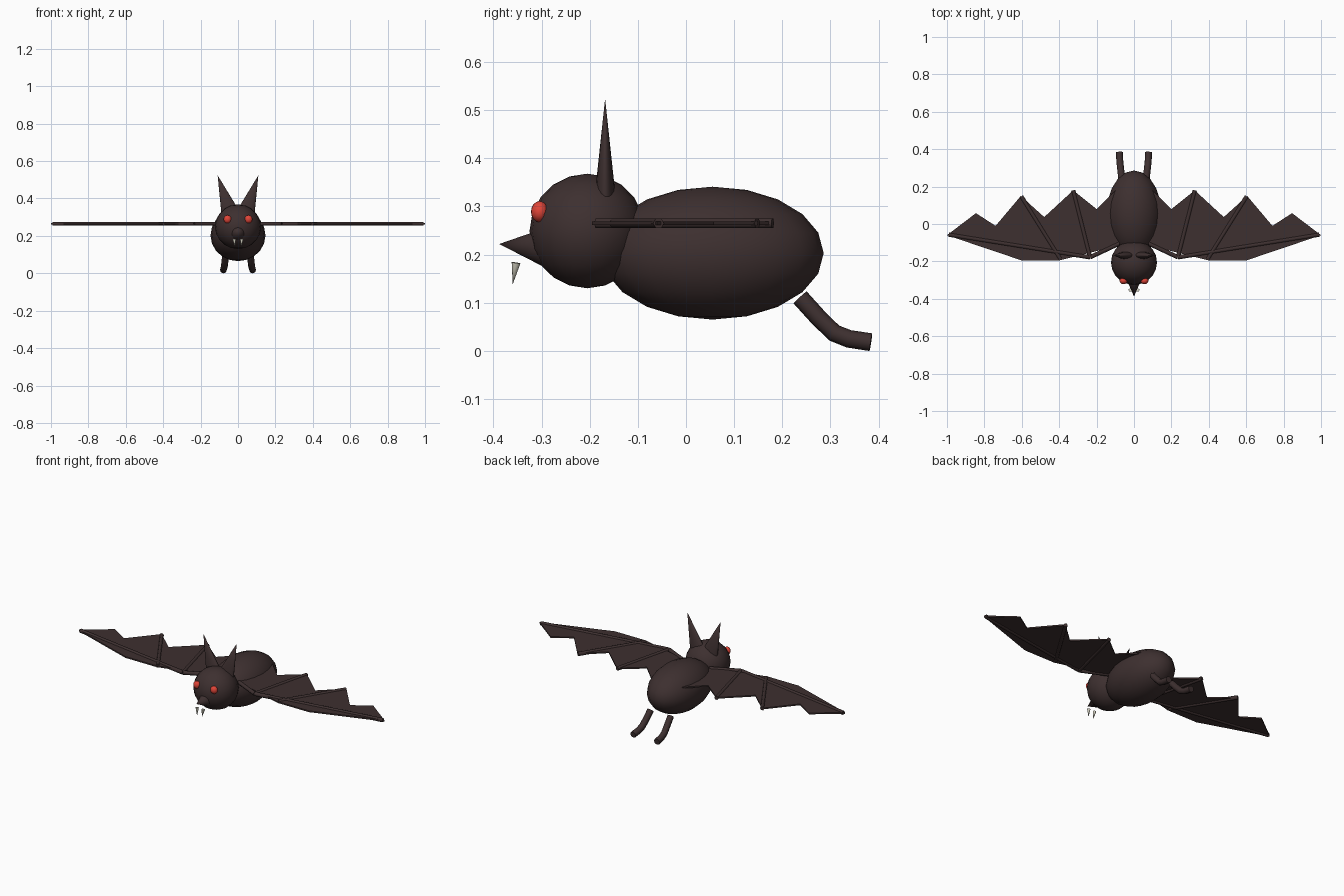
import bpy, bmesh, math
from mathutils import Vector

cube = bpy.data.objects.get("Cube")
if cube:
    bpy.data.objects.remove(cube)


def material(name, rgb):
    m = bpy.data.materials.new(name)
    m.use_nodes = True
    m.diffuse_color = (*rgb, 1)
    bsdf = m.node_tree.nodes["Principled BSDF"]
    bsdf.inputs["Base Color"].default_value = (*rgb, 1)
    bsdf.inputs["Roughness"].default_value = 0.8
    return m


FUR = material("dark_brown_fur", (0.047, 0.029, 0.029))
RED = material("red_eye", (0.75, 0.06, 0.04))
BONE = material("fang_ivory", (0.66, 0.64, 0.54))


def finish(name, mat, smooth=True):
    o = bpy.context.object
    o.name = name
    o.data.materials.append(mat)
    if smooth:
        bpy.ops.object.shade_smooth_by_angle(angle=math.radians(40))
    return o


def ball(name, loc, radii, mat, segments=20, rings=10):
    bpy.ops.mesh.primitive_uv_sphere_add(segments=segments, ring_count=rings, location=loc)
    bpy.context.object.scale = radii
    return finish(name, mat)


def cone(name, base, tip, rx, ry, mat, sides=16):
    """Cone from base to tip; rx and ry are its cross radii."""
    base, tip = Vector(base), Vector(tip)
    axis = tip - base
    bpy.ops.mesh.primitive_cone_add(vertices=sides, radius1=1, radius2=0, depth=1,
                                    location=(base + tip) / 2)
    o = bpy.context.object
    o.rotation_euler = Vector((0, 0, 1)).rotation_difference(axis).to_euler()
    o.scale = (rx, ry, axis.length)
    return finish(name, mat)


def tube(name, points, radius, mat, resolution=2):
    """Round bar along a path, capped at both ends."""
    curve = bpy.data.curves.new(name, "CURVE")
    curve.dimensions = "3D"
    curve.bevel_depth = radius
    curve.bevel_resolution = resolution
    curve.use_fill_caps = True
    spline = curve.splines.new("POLY")
    spline.points.add(len(points) - 1)
    for p, co in zip(spline.points, points):
        p.co = (*co, 1)
    curve.materials.append(mat)
    o = bpy.data.objects.new(name, curve)
    bpy.context.collection.objects.link(o)
    return o


# Body, head and snout
ball("body", (0, 0.055, 0.203), (0.147, 0.231, 0.138), FUR)
ball("head", (0, -0.205, 0.249), (0.123, 0.12, 0.119), FUR)
cone("snout", (0, -0.29, 0.215), (0, -0.388, 0.222), 0.042, 0.042, FUR)

WING_Z = 0.265
OUTLINE = [(1, -0.06), (0.845, 0.058), (0.74, -0.01), (0.605, 0.15), (0.48, 0.037),
           (0.325, 0.18), (0.2, 0.08), (0.1, 0.18), (0.05, 0.1), (0.08, -0.115),
           (0.4, -0.195), (0.6, -0.195)]
# Wing bones: upper arm, long spar, fingers and outer leading edge
BONES = {
    "arm": [(0.08, -0.105), (0.235, -0.178)],
    "spar": [(0.235, -0.178), (0.99, -0.057)],
    "inner_finger": [(0.235, -0.178), (0.325, 0.18)],
    "outer_finger": [(0.395, -0.185), (0.603, 0.148)],
}


def membrane(name, side):
    bm = bmesh.new()
    face = bm.faces.new([bm.verts.new((side * x, y, WING_Z - 0.004)) for x, y in OUTLINE])
    up = bmesh.ops.extrude_face_region(bm, geom=[face])
    for v in up["geom"]:
        if isinstance(v, bmesh.types.BMVert):
            v.co.z += 0.008
    bmesh.ops.recalc_face_normals(bm, faces=bm.faces)
    mesh = bpy.data.meshes.new(name)
    bm.to_mesh(mesh)
    bm.free()
    mesh.materials.append(FUR)
    bpy.context.collection.objects.link(bpy.data.objects.new(name, mesh))


for label, s in (("left", 1), ("right", -1)):
    # Face details
    ball(label + "_eye", (s * 0.056, -0.304, 0.289), (0.021, 0.018, 0.022), RED, 16, 8)
    cone(label + "_ear", (s * 0.034, -0.168, 0.3), (s * 0.109, -0.168, 0.524),
         0.054, 0.024, FUR)
    cone(label + "_fang", (s * 0.02, -0.353, 0.183), (s * 0.016, -0.36, 0.138),
         0.0095, 0.0095, BONE, 8)

    # Trailing legs
    tube(label + "_leg", [(s * 0.066, 0.237, 0.111), (s * 0.069, 0.275, 0.069),
                          (s * 0.073, 0.308, 0.037), (s * 0.076, 0.338, 0.025),
                          (s * 0.078, 0.384, 0.018)], 0.0185, FUR)

    # Wing
    membrane(label + "_wing_membrane", s)
    for part, path in BONES.items():
        tube(f"{label}_wing_{part}", [(s * x, y, WING_Z) for x, y in path], 0.0115, FUR, 1)
